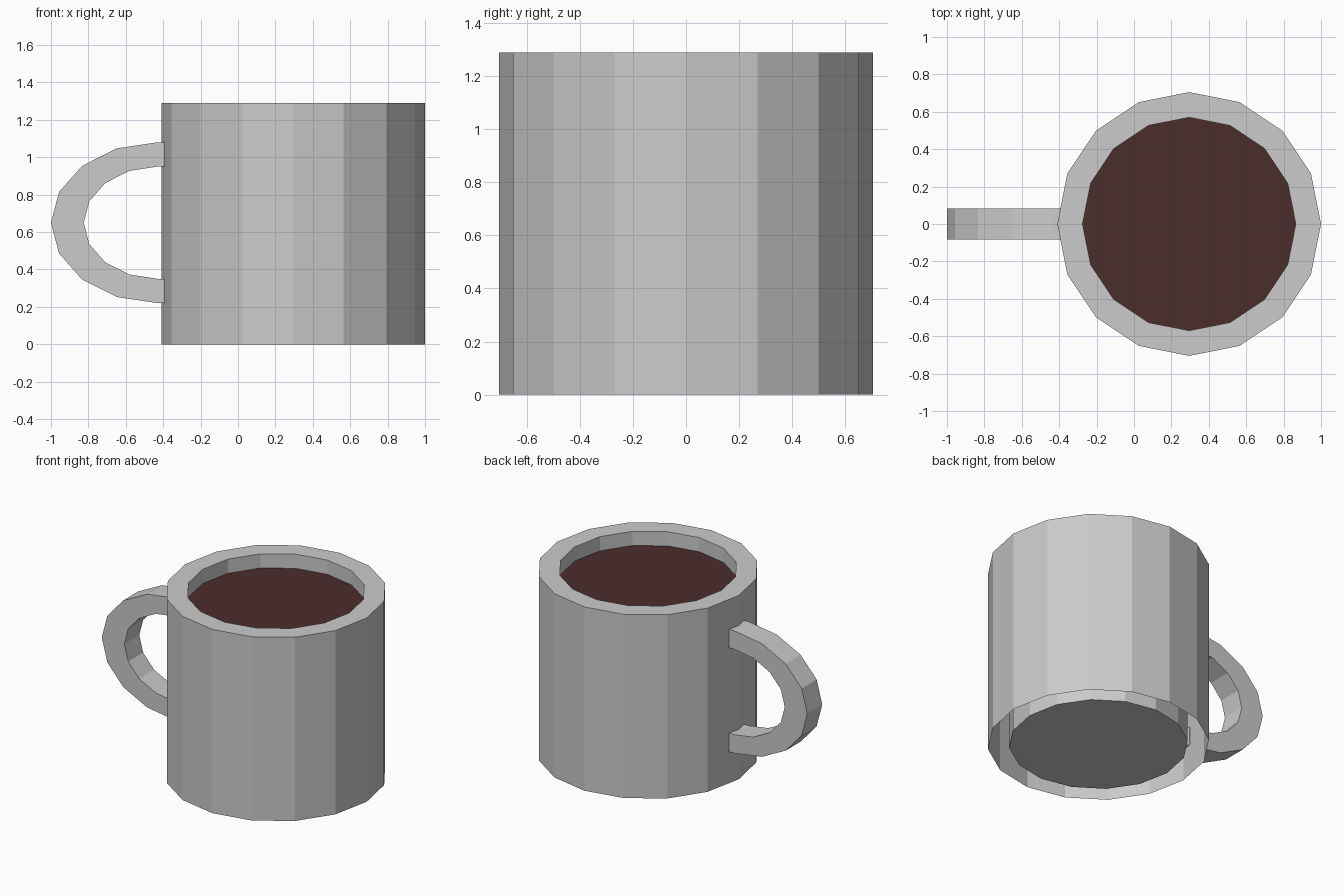
import bpy, bmesh
from math import cos, sin, pi

if "Cube" in bpy.data.objects:
    bpy.data.objects.remove(bpy.data.objects["Cube"])

CX, SIDES = 0.295, 16


def finish(name, bm):
    mesh = bpy.data.meshes.new(name)
    bm.to_mesh(mesh)
    bm.free()
    obj = bpy.data.objects.new(name, mesh)
    bpy.context.collection.objects.link(obj)
    return obj


def ring(bm, r, z):
    return [bm.verts.new((CX + r * cos(2 * pi * i / SIDES),
                          r * sin(2 * pi * i / SIDES), z)) for i in range(SIDES)]


def bridge(bm, a, b):
    n = len(a)
    for i in range(n):
        j = (i + 1) % n
        bm.faces.new((a[i], a[j], b[j], b[i]))


# Cup: outer wall, flat rim, inner wall and floor, open gap underneath
bm = bmesh.new()
rings = [ring(bm, r, z) for r, z in
         [(0.705, 0), (0.705, 1.29), (0.57, 1.29), (0.57, 0.003)]]
for a, b in zip(rings, rings[1:]):
    bridge(bm, a, b)
bm.faces.new(rings[-1])
finish("cup", bm)

# Coffee surface
bm = bmesh.new()
bm.faces.new(ring(bm, 0.57, 1.19))
coffee = finish("coffee", bm)
mat = bpy.data.materials.new("coffee_brown")
mat.diffuse_color = (0.07, 0.026, 0.024, 1)
mat.use_nodes = True
mat.node_tree.nodes["Principled BSDF"].inputs["Base Color"].default_value = mat.diffuse_color
coffee.data.materials.append(mat)

# Handle: rectangular section swept along a half ellipse with short straight ends
END, HX, HZ, HALF = -0.39, -0.43, 0.65, 0.083


def arc(rx, rz):
    pts = [(HX - rx * sin(pi * i / 8), HZ + rz * cos(pi * i / 8)) for i in range(9)]
    return [(END, HZ + rz)] + pts + [(END, HZ - rz)]


bm = bmesh.new()
sections = []
for (ox, oz), (ix, iz) in zip(arc(0.57, 0.43), arc(0.395, 0.30)):
    sections.append([bm.verts.new(p) for p in
                     [(ox, -HALF, oz), (ox, HALF, oz), (ix, HALF, iz), (ix, -HALF, iz)]])
for a, b in zip(sections, sections[1:]):
    bridge(bm, a, b)
bm.faces.new(sections[0])
bm.faces.new(sections[-1])
bmesh.ops.recalc_face_normals(bm, faces=bm.faces)
finish("handle", bm)
